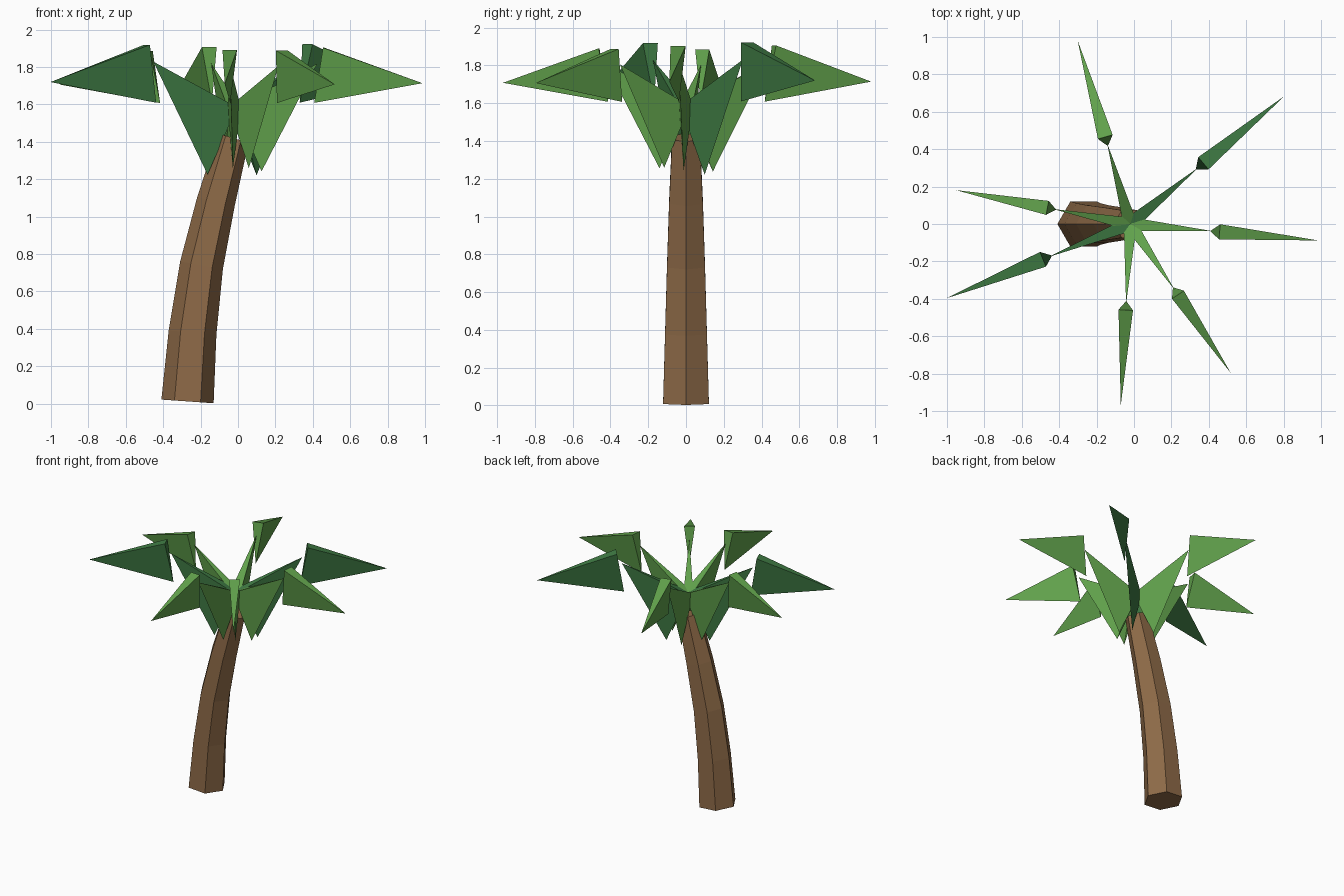
import bpy
from math import cos, sin, radians, tau
from mathutils import Vector, Matrix

if "Cube" in bpy.data.objects:
    bpy.data.objects.remove(bpy.data.objects["Cube"])


def make_material(name, colour):
    mat = bpy.data.materials.new(name)
    mat.use_nodes = True
    mat.diffuse_color = (*colour, 1)
    mat.node_tree.nodes["Principled BSDF"].inputs["Base Color"].default_value = (*colour, 1)
    return mat


def make_object(name, verts, faces, mat):
    mesh = bpy.data.meshes.new(name)
    mesh.from_pydata(verts, [], faces)
    mesh.materials.append(mat)
    obj = bpy.data.objects.new(name, mesh)
    bpy.context.collection.objects.link(obj)
    return obj


bark = make_material("brown bark", (0.27, 0.145, 0.064))
green = make_material("leaf green", (0.12, 0.36, 0.072))
dark_green = make_material("dark leaf green", (0.05, 0.2, 0.058))

# Curved six-sided trunk: centre x, height, radius and tilt of each ring
SIDES = 6
rings = [(-0.27, 0.012, 0.14, 4), (-0.243, 0.38, 0.128, 5), (-0.195, 0.74, 0.116, 10),
         (-0.118, 1.08, 0.103, 14), (-0.025, 1.42, 0.085, 17)]
verts = []
for x, z, radius, tilt in rings:
    turn = Matrix.Rotation(radians(tilt), 3, 'Y')
    for i in range(SIDES):
        a = tau * i / SIDES
        verts.append(turn @ Vector((radius * cos(a), radius * sin(a), 0)) + Vector((x, 0, z)))
faces = [tuple(reversed(range(SIDES))), tuple(range(len(verts) - SIDES, len(verts)))]
for r in range(len(rings) - 1):
    for i in range(SIDES):
        a, b = r * SIDES + i, r * SIDES + (i + 1) % SIDES
        faces.append((a, b, b + SIDES, a + SIDES))
make_object("trunk", verts, faces, bark)


# A frond blade is a slim pyramid: a downward triangle base running to a point
def blade(name, top, half_width, bottom, tip, angle, size, mat):
    (tr, tz), (br, bz), (pr, pz) = top, bottom, tip
    points = [(tr, half_width, tz), (tr, -half_width, tz), (br, 0, bz), (pr, 0, pz)]
    turn = Matrix.Rotation(radians(angle), 3, 'Z')
    verts = [turn @ (Vector(p) * size) + Vector((-0.02, 0, 1.59)) for p in points]
    faces = [(0, 2, 1), (0, 1, 3), (1, 2, 3), (2, 0, 3)]
    if pr < tr:
        faces = [f[::-1] for f in faces]
    make_object(name, verts, faces, mat)


# Seven fronds around the crown: direction, size, colour
fronds = [(-5, 1.01, green), (39.7, 1.07, dark_green), (106, 1.02, green), (169, 0.95, green),
          (202, 1.06, dark_green), (267, 0.97, green), (304, 0.96, green)]
for n, (angle, size, mat) in enumerate(fronds, 1):
    blade(f"frond_stem_{n}", (0.0, -0.005), 0.036, (0.145, -0.345), (0.44, 0.225),
          angle, size, mat)
    blade(f"frond_leaf_{n}", (0.475, 0.31), 0.04, (0.425, 0.018), (1.0, 0.122),
          angle, size, mat)
